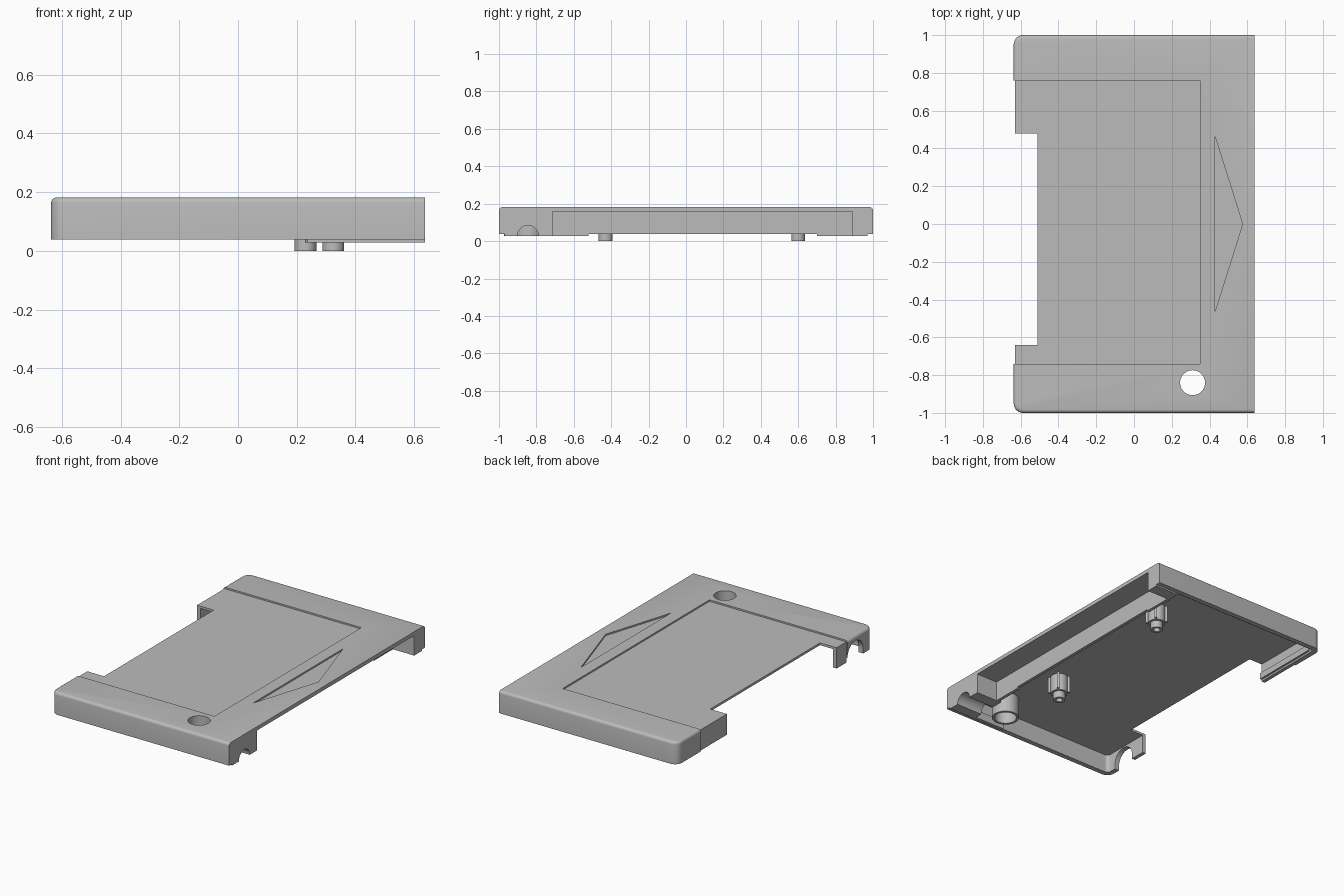
import bpy, bmesh, math
from mathutils import Matrix

if "Cube" in bpy.data.objects:
    bpy.data.objects.remove(bpy.data.objects["Cube"])

grey = bpy.data.materials.new("plain grey")
grey.use_nodes = True
colour = (0.5, 0.5, 0.5, 1)
grey.diffuse_color = colour
grey.node_tree.nodes["Principled BSDF"].inputs["Base Color"].default_value = colour

TOP, UNDER, RIM, LIP = 0.182, 0.157, 0.038, 0.028
RIGHT, LEFT = 0.637, -0.637
HOLE_X, HOLE_Y, HOLE_R = 0.31, -0.84, 0.066


def finish(name, bm):
    bmesh.ops.recalc_face_normals(bm, faces=bm.faces)
    mesh = bpy.data.meshes.new(name)
    bm.to_mesh(mesh)
    bm.free()
    mesh.materials.append(grey)
    obj = bpy.data.objects.new(name, mesh)
    bpy.context.collection.objects.link(obj)
    return obj


def box_mesh(x, y, z):
    bm = bmesh.new()
    bmesh.ops.create_cube(bm, size=1)
    for v in bm.verts:
        v.co = [r[0] if c < 0 else r[1] for c, r in zip(v.co, (x, y, z))]
    return bm


def box(name, x, y, z):
    return finish(name, box_mesh(x, y, z))


def cylinder(name, r, x, y, z, axis="Z", sides=40):
    """The range of the chosen axis is a pair; the others are centres."""
    a, b = x if axis == "X" else z
    bm = bmesh.new()
    bmesh.ops.create_cone(bm, cap_ends=True, segments=sides, radius1=r, radius2=r, depth=b - a)
    if axis == "X":
        bm.transform(Matrix.Translation(((a + b) / 2, y, z)) @ Matrix.Rotation(math.pi / 2, 4, "Y"))
    else:
        bm.transform(Matrix.Translation((x, y, (a + b) / 2)))
    return finish(name, bm)


def select_only(obj):
    bpy.ops.object.select_all(action="DESELECT")
    obj.select_set(True)
    bpy.context.view_layer.objects.active = obj


def cut(target, cutter):
    mod = target.modifiers.new("cut", "BOOLEAN")
    mod.operation = "DIFFERENCE"
    mod.solver = "EXACT"
    mod.object = cutter
    select_only(target)
    bpy.ops.object.modifier_apply(modifier=mod.name)
    bpy.data.objects.remove(cutter)


def rounded_box(name, x, y, z, corner, fillet):
    """Box with rounded upright edges on the low-x side and a soft top rim."""
    bm = box_mesh(x, y, z)
    uprights = [e for e in bm.edges if all(v.co.x < 0 for v in e.verts)
                and abs(e.verts[0].co.z - e.verts[1].co.z) > 0.01]
    bmesh.ops.bevel(bm, geom=uprights, offset=corner, segments=8, profile=0.5, affect="EDGES")
    if fillet:
        rim = [e for e in bm.edges if all(v.co.z > z[1] - 1e-4 for v in e.verts)
               and any(v.co.x < x[1] - 1e-4 for v in e.verts)]
        bmesh.ops.bevel(bm, geom=rim, offset=fillet, segments=4, profile=0.5, affect="EDGES")
    return finish(name, bm)


# Shell with open underside and open +x end
shell = rounded_box("shell", (LEFT, RIGHT), (-1, 1), (RIM, TOP), 0.05, 0.018)
cut(shell, rounded_box("cavity", (LEFT + 0.032, 0.8), (-0.967, 0.967), (-0.1, UNDER), 0.025, 0))

# Side notch and sunken panel that wraps over the side
cut(shell, box("notch", (-0.8, -0.51), (-0.64, 0.48), (-0.1, 0.3)))
cut(shell, box("panel_recess", (-0.8, 0.35), (-0.74, 0.76), (TOP - 0.01, 0.3)))
cut(shell, box("side_recess", (-0.8, LEFT + 0.008), (-0.74, 0.76), (-0.1, 0.3)))

# Sunken triangle beside the panel
bm = bmesh.new()
face = bm.faces.new([bm.verts.new(p + (TOP - 0.01,)) for p in ((0.43, -0.46), (0.575, 0), (0.43, 0.46))])
up = bmesh.ops.extrude_face_region(bm, geom=[face])["geom"]
bmesh.ops.translate(bm, vec=(0, 0, 0.1), verts=[v for v in up if isinstance(v, bmesh.types.BMVert)])
cut(shell, finish("triangle_recess", bm))

# Round hole and side arch
cut(shell, cylinder("hole", HOLE_R, HOLE_X, HOLE_Y, (-0.1, 0.4)))
cut(shell, cylinder("arch", 0.08, (-0.8, -0.55), -0.82, 0.07, "X"))
cut(shell, box("arch_legs", (-0.8, -0.55), (-0.9, -0.74), (-0.1, 0.07)))

# Sleeve below the hole
sleeve = cylinder("hole_sleeve", HOLE_R + 0.016, HOLE_X, HOLE_Y, (LIP, UNDER + 0.003))
cut(sleeve, cylinder("sleeve_bore", HOLE_R, HOLE_X, HOLE_Y, (-0.1, 0.4)))

# End blocks at the open side, the front one with a half-round channel
front_block = box("front_end_block", (0.45, RIGHT), (-0.97, -0.715), (LIP, UNDER + 0.003))
cut(front_block, cylinder("channel", 0.056, (0.3, 0.8), -0.845, LIP, "X"))
box("back_end_block", (0.47, RIGHT), (0.89, 0.97), (LIP, UNDER + 0.003))

# Long inner rib with lower ends
box("inner_rib", (0.465, 0.485), (-0.72, 0.9), (RIM, UNDER + 0.003))
for name, y in (("front_rib_foot", (-0.715, -0.52)), ("back_rib_foot", (0.7, 0.89))):
    box(name, (0.465, 0.485), y, (LIP, RIM + 0.002))

# Locating lips inside the walls
box("front_lip", (0.235, 0.45), (-0.972, -0.95), (LIP, 0.08))
box("back_lip", (-0.56, 0.47), (0.95, 0.972), (RIM + 0.012, 0.09))
box("side_lip", (LEFT + 0.03, LEFT + 0.045), (0.48, 0.93), (RIM + 0.012, 0.09))

# Screw posts with fins and hollow tips
for name, x, y in (("front_post", 0.23, -0.43), ("back_post", 0.325, 0.6)):
    post = cylinder(name, 0.037, x, y, (0, UNDER + 0.003), sides=32)
    cut(post, cylinder("post_bore", 0.02, x, y, (-0.1, 0.1), sides=24))
    collar = cylinder(name + "_collar", 0.052, x, y, (0.045, UNDER + 0.002), sides=32)
    cut(collar, cylinder("collar_bore", 0.03, x, y, (-0.1, 0.12), sides=24))
    for i in range(4):
        a = i * math.pi / 2 + math.pi / 4
        bm = box_mesh((0.045, 0.066), (-0.008, 0.008), (0.05, UNDER + 0.002))
        bm.transform(Matrix.Translation((x, y, 0)) @ Matrix.Rotation(a, 4, "Z"))
        finish(name + "_fin", bm)

for obj in list(bpy.context.collection.objects):
    if obj.type == "MESH":
        select_only(obj)
        bpy.ops.object.shade_smooth_by_angle(angle=math.radians(30))
